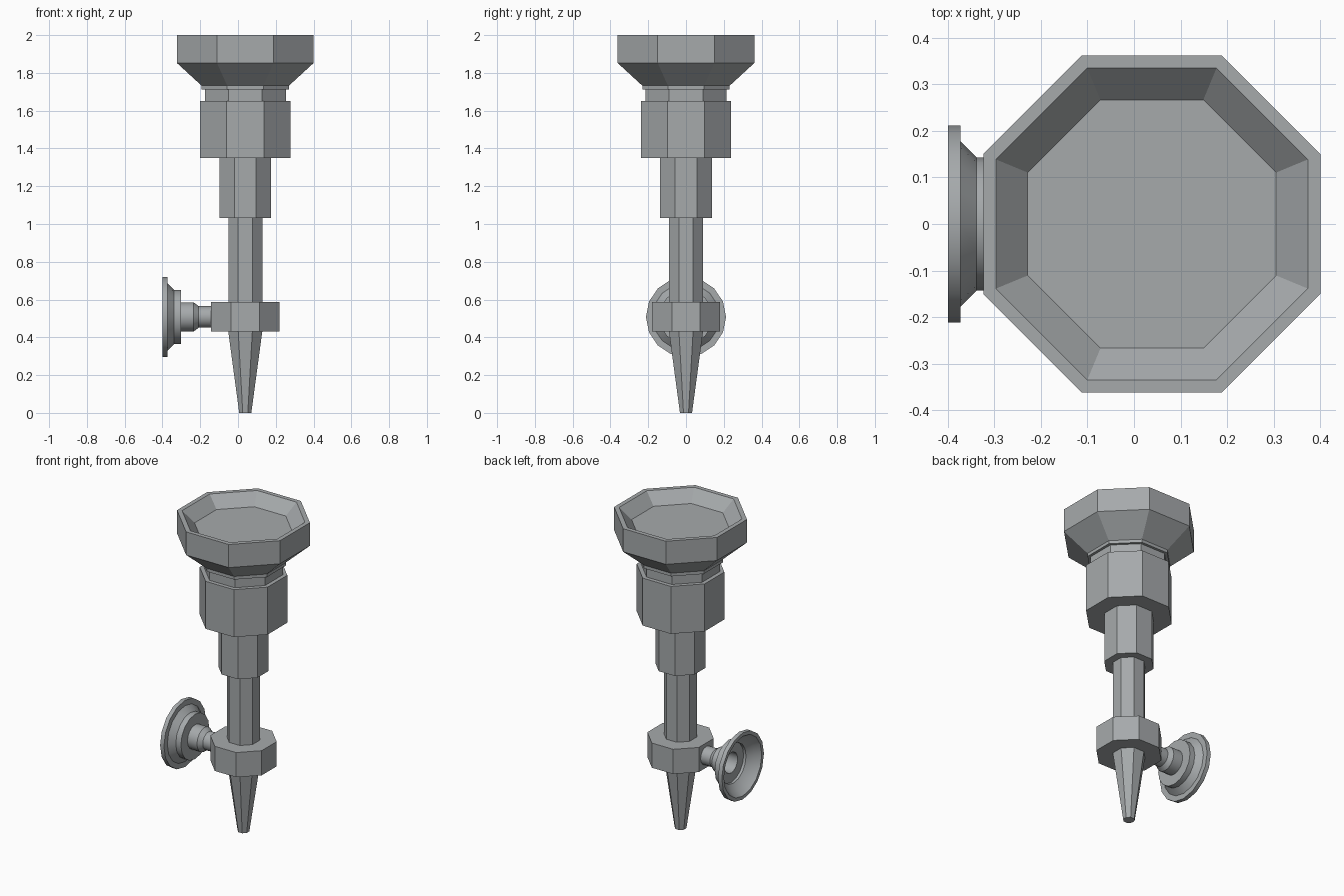
import bpy, bmesh, math
from mathutils import Matrix

if "Cube" in bpy.data.objects:
    bpy.data.objects.remove(bpy.data.objects["Cube"])

AX = 0.0385        # x of the upright axis
KNOB_Z = 0.508     # height of the side knob axis

metal = bpy.data.materials.new("grey metal")
metal.diffuse_color = (0.38, 0.40, 0.41, 1)
metal.use_nodes = True
metal.node_tree.nodes["Principled BSDF"].inputs["Base Color"].default_value = metal.diffuse_color


def lathe(name, profile, sides, phase, matrix):
    """Closed turned solid from (radius, height) pairs, capped at both ends."""
    bm = bmesh.new()
    rings = []
    for r, h in profile:
        rings.append([bm.verts.new((r * math.cos(phase + 2 * math.pi * i / sides),
                                    r * math.sin(phase + 2 * math.pi * i / sides), h))
                      for i in range(sides)])
    for a, b in zip(rings, rings[1:]):
        for i in range(sides):
            j = (i + 1) % sides
            bm.faces.new((a[i], a[j], b[j], b[i]))
    bm.faces.new(rings[0])
    bm.faces.new(rings[-1])
    bmesh.ops.recalc_face_normals(bm, faces=bm.faces)
    bm.transform(matrix)
    me = bpy.data.meshes.new(name)
    bm.to_mesh(me)
    bm.free()
    me.materials.append(metal)
    ob = bpy.data.objects.new(name, me)
    bpy.context.collection.objects.link(ob)
    return ob


def octagon(name, profile):
    """Upright octagonal part; radii are given to the flats."""
    k = 1 / math.cos(math.pi / 8)
    return lathe(name, [(r * k, h) for r, h in profile], 8, math.pi / 8,
                 Matrix.Translation((AX, 0, 0)))


# upright stack, from tip to cup
octagon("tapered_tip", [(0.032, 0), (0.09, 0.43)])
octagon("collar", [(0.181, 0.43), (0.181, 0.587)])
octagon("shaft", [(0.09, 0.587), (0.09, 1.032)])
octagon("lower_sleeve", [(0.1375, 1.032), (0.1375, 1.35)])
octagon("upper_sleeve", [(0.239, 1.35), (0.239, 1.652)])
octagon("neck", [(0.2145, 1.652), (0.2145, 1.712)])
octagon("cup", [(0.231, 1.712), (0.231, 1.732), (0.3625, 1.853), (0.3625, 2.0),
                (0.335, 2.0), (0.267, 1.93)])

# hollow flared knob pointing to -x: (radius, distance from x = 0)
knob = lathe("side_knob",
             [(0.057, 0.13), (0.057, 0.208), (0.077, 0.235), (0.077, 0.302),
              (0.143, 0.302), (0.143, 0.338), (0.178, 0.373), (0.212, 0.373),
              (0.212, 0.40), (0.19, 0.40), (0.165, 0.365), (0.125, 0.335),
              (0.125, 0.318), (0.065, 0.318), (0.065, 0.245)],
             16, 0, Matrix.Translation((0, 0, KNOB_Z)) @ Matrix.Rotation(-math.pi / 2, 4, 'Y'))
bpy.context.view_layer.objects.active = knob
knob.select_set(True)
bpy.ops.object.shade_smooth_by_angle(angle=math.radians(30))
